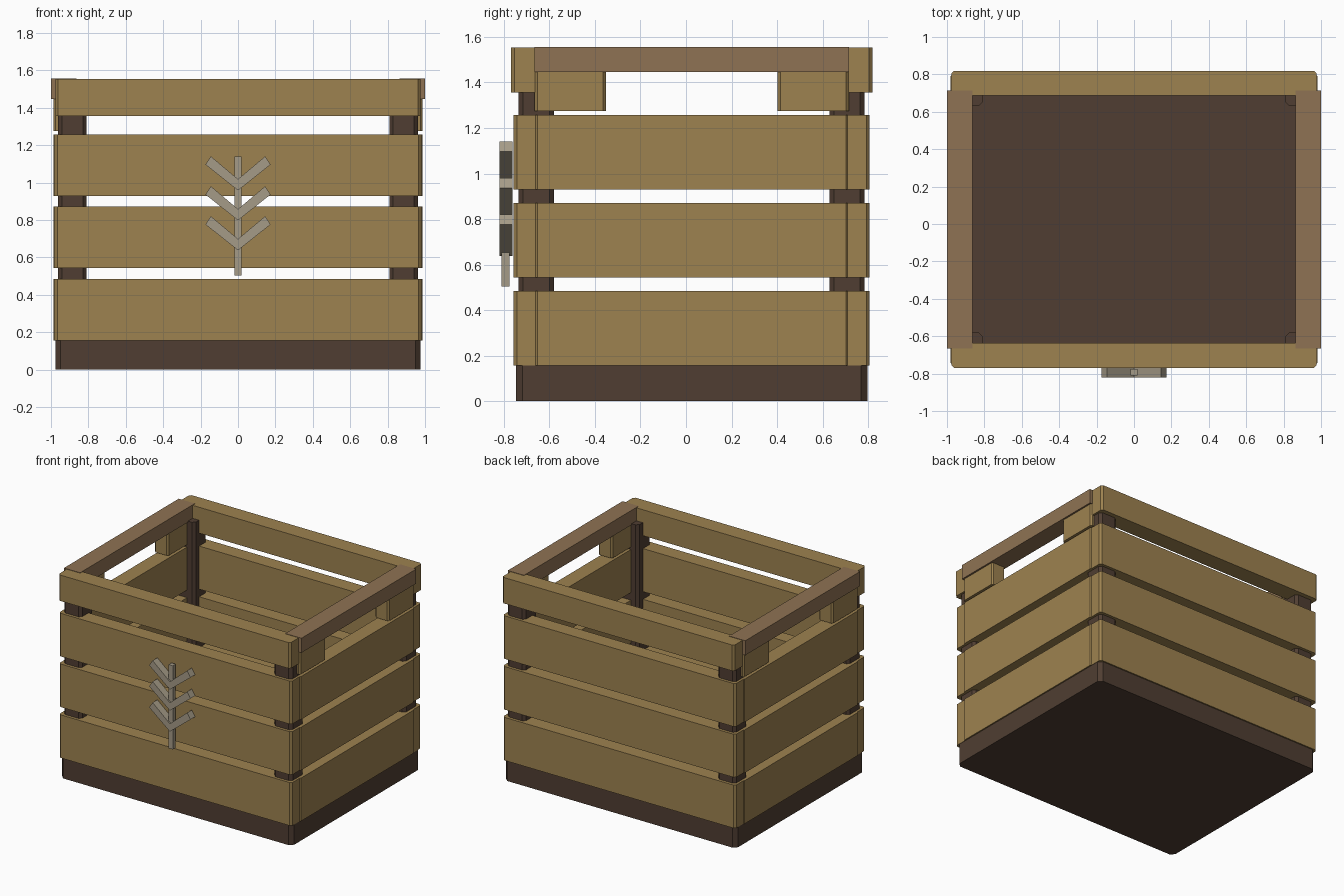
import bpy, bmesh

if "Cube" in bpy.data.objects:
    bpy.data.objects.remove(bpy.data.objects["Cube"])

CY = 0.025  # crate centre in y


def material(name, rgb):
    m = bpy.data.materials.new(name)
    m.diffuse_color = (*rgb, 1)
    m.use_nodes = True
    m.node_tree.nodes["Principled BSDF"].inputs["Base Color"].default_value = m.diffuse_color
    return m


PLANK = material("plank_wood", (0.337, 0.223, 0.08))
DARK = material("dark_wood", (0.08, 0.048, 0.032))
RAIL = material("rail_wood", (0.275, 0.171, 0.087))
PALE = material("pale_emblem", (0.376, 0.328, 0.242))


def prism(name, outline, axis, lo, hi, mat):
    """Extrude an outline along z (outline in x,y) or y (outline in x,z)."""
    bm = bmesh.new()
    pts = [(a, b, lo) if axis == "z" else (a, lo, b) for a, b in outline]
    face = bm.faces.new([bm.verts.new(p) for p in pts])
    ext = bmesh.ops.extrude_face_region(bm, geom=[face])
    step = (0, 0, hi - lo) if axis == "z" else (0, hi - lo, 0)
    bmesh.ops.translate(bm, vec=step, verts=[v for v in ext["geom"] if isinstance(v, bmesh.types.BMVert)])
    bmesh.ops.recalc_face_normals(bm, faces=bm.faces)
    mesh = bpy.data.meshes.new(name)
    bm.to_mesh(mesh)
    bm.free()
    mesh.materials.append(mat)
    ob = bpy.data.objects.new(name, mesh)
    bpy.context.collection.objects.link(ob)
    return ob


def board(name, x, y, z, c, mat):
    """Box with its upright edges chamfered by c."""
    (x0, x1), (y0, y1) = sorted(x), sorted(y)
    if c:
        out = [(x0 + c, y0), (x1 - c, y0), (x1, y0 + c), (x1, y1 - c),
               (x1 - c, y1), (x0 + c, y1), (x0, y1 - c), (x0, y0 + c)]
    else:
        out = [(x0, y0), (x1, y0), (x1, y1), (x0, y1)]
    return prism(name, out, "z", z[0], z[1], mat)


# Base slab
board("base", (-0.977, 0.977), (CY - 0.772, CY + 0.772), (0, 0.156), 0.028, DARK)

# Slat rows on all four sides
rows = [(0.156, 0.484), (0.543, 0.871), (0.929, 1.257)]
ends = [("front", -1), ("back", 1)]
sides = [("left", -1), ("right", 1)]
for i, z in enumerate(rows):
    for n, s in ends:
        board(f"{n}_slat_{i + 1}", (-0.98, 0.98), (CY + s * 0.665, CY + s * 0.782), z, 0.015, PLANK)
    for n, s in sides:
        board(f"{n}_slat_{i + 1}", (s * 0.87, s * 0.987), (CY - 0.69, CY + 0.69), z, 0.012, PLANK)

# Top rim boards front and back
for n, s in ends:
    board(f"{n}_rim", (-0.977, 0.977), (CY + s * 0.662, CY + s * 0.794), (1.357, 1.554), 0.015, PLANK)

# Side rails, handle blocks and corner posts
for n, s in sides:
    board(f"{n}_handle_rail", (s * 0.864, s * 1.0), (CY - 0.69, CY + 0.69), (1.446, 1.557), 0, RAIL)
    for m, t in ends:
        board(f"{n}_{m}_handle_block", (s * 0.87, s * 0.987), (CY + t * 0.377, CY + t * 0.69),
              (1.275, 1.446), 0.012, PLANK)
        board(f"{n}_{m}_post", (s * 0.81, s * 0.962), (CY + t * 0.605, CY + t * 0.76),
              (0.15, 1.455), 0.02, DARK)

# Wheat emblem: stem and three V-shaped leaf pairs
board("emblem_stem", (-0.018, 0.018), (-0.81, -0.775), (0.503, 1.14), 0, PALE)
half = [(0.174, 0.138), (0.145, 0.182)]
for i, b in enumerate((0.638, 0.798, 0.958)):
    v = [(0, 0)] + half + [(0, 0.06)] + [(-x, z) for x, z in reversed(half)]
    prism(f"emblem_leaf_pair_{i + 1}", [(x, z + b) for x, z in v], "y", -0.82, -0.763, PALE)
